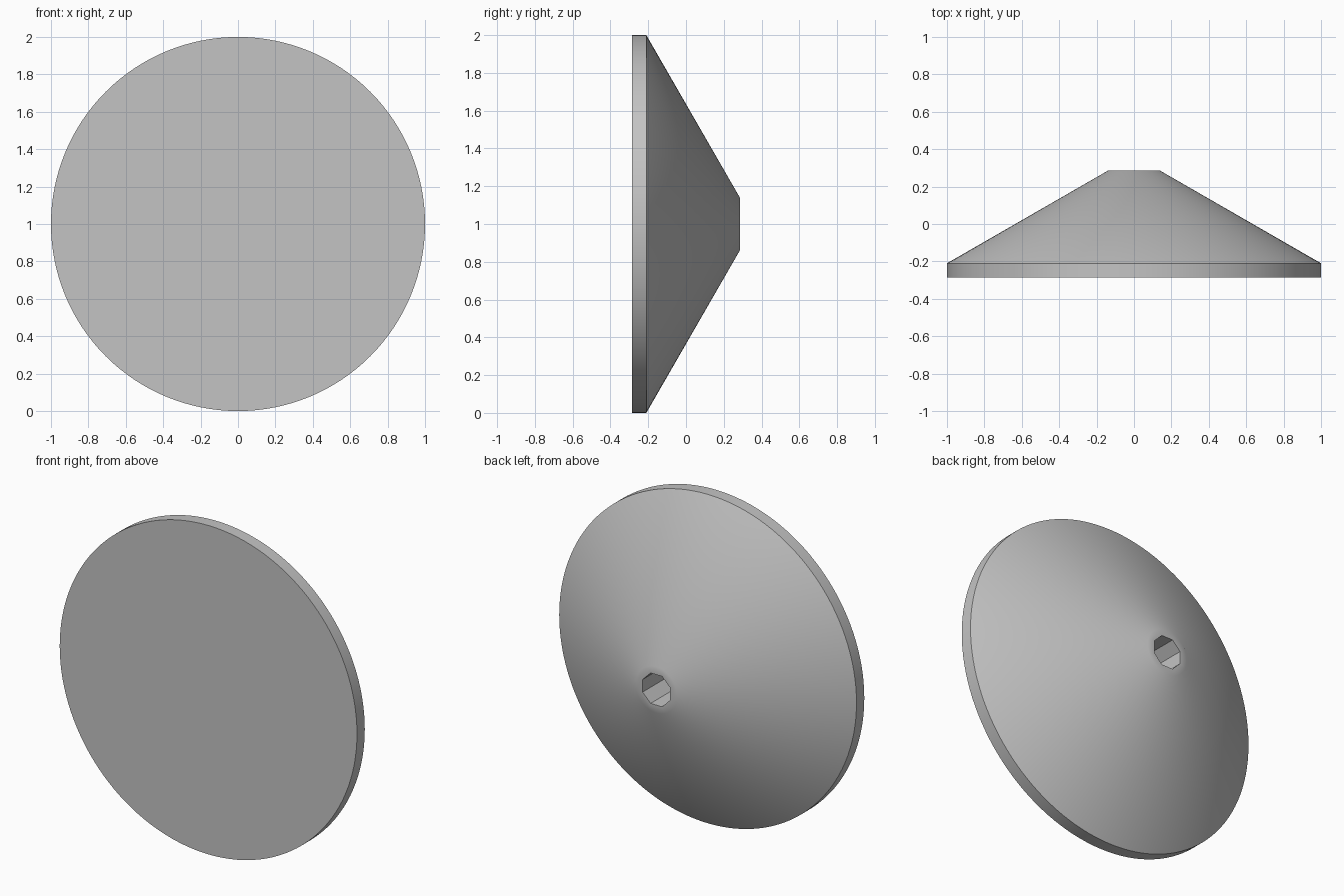
import bpy, bmesh, math

old = bpy.data.objects.get("Cube")
if old:
    bpy.data.objects.remove(old, do_unlink=True)

SEGMENTS = 128
HOLE_SIDES = 8
HOLE_RADIUS = 0.1

grey = bpy.data.materials.new("plain grey")
grey.use_nodes = True
colour = (0.55, 0.55, 0.55, 1)
grey.diffuse_color = colour
grey.node_tree.nodes["Principled BSDF"].inputs["Base Color"].default_value = colour


def octagon_radius(angle):
    """Distance from the axis to a flat-sided hole wall at this angle."""
    step = 2 * math.pi / HOLE_SIDES
    offset = (angle + step / 2) % step - step / 2
    return HOLE_RADIUS * math.cos(step / 2) / math.cos(offset)


def add_ring(bm, y, radius):
    """Ring around the y axis; radius is a number or a function of angle."""
    verts = []
    for i in range(SEGMENTS):
        a = 2 * math.pi * i / SEGMENTS
        r = radius(a) if callable(radius) else radius
        verts.append(bm.verts.new((r * math.cos(a), y, 1 + r * math.sin(a))))
    return verts


# Profile from the flat front, over the rim and cone, into the blind hole
profile = [
    (-0.285, 1.0),
    (-0.21, 1.0),
    (0.285, 0.14),
    (0.285, octagon_radius),
    (-0.15, octagon_radius),
]
bm = bmesh.new()
rings = [add_ring(bm, y, r) for y, r in profile]
for lower, upper in zip(rings, rings[1:]):
    for i in range(SEGMENTS):
        j = (i + 1) % SEGMENTS
        bm.faces.new((lower[i], lower[j], upper[j], upper[i]))

# Flat front disc and hole floor
bm.faces.new(rings[0])
bm.faces.new(rings[-1])
bmesh.ops.recalc_face_normals(bm, faces=bm.faces)

mesh = bpy.data.meshes.new("cone_disc")
bm.to_mesh(mesh)
bm.free()
mesh.materials.append(grey)
disc = bpy.data.objects.new("cone_disc", mesh)
bpy.context.collection.objects.link(disc)

# Smooth cone and rim, with crisp rim and hole edges
bpy.ops.object.select_all(action="DESELECT")
disc.select_set(True)
bpy.context.view_layer.objects.active = disc
bpy.ops.object.shade_smooth_by_angle(angle=math.radians(35))
